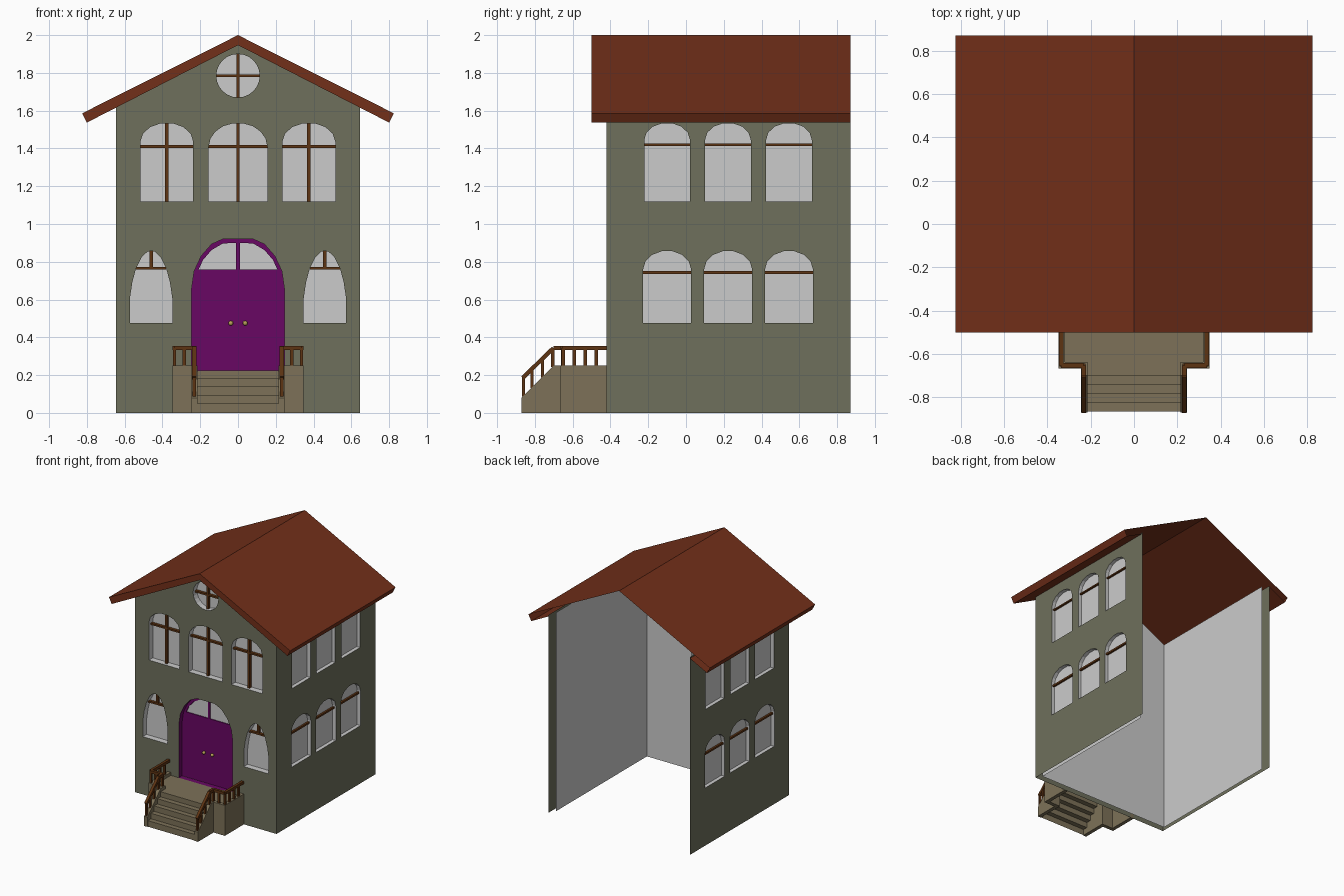
import bpy, bmesh, math
from mathutils import Vector

if "Cube" in bpy.data.objects:
    bpy.data.objects.remove(bpy.data.objects["Cube"])

def material(name, rgb):
    m = bpy.data.materials.new(name)
    m.diffuse_color = (*rgb, 1)
    m.use_nodes = True
    m.node_tree.nodes["Principled BSDF"].inputs["Base Color"].default_value = m.diffuse_color
    return m

GREEN = material("wall_green", (0.156, 0.16, 0.107))
RED = material("roof_red", (0.17, 0.029, 0.010))
BROWN = material("wood_brown", (0.11, 0.033, 0.006))
PURPLE = material("door_purple", (0.14, 0.002, 0.125))
STONE = material("stone", (0.205, 0.167, 0.098))
BRASS = material("brass", (0.50, 0.36, 0.10))
W, FRONT, BACK = 0.645, -0.42, 0.87
GAP_F, GAP_S = 0.05, 0.03      # depth of the front and side window recesses

def finish(bm, name, mat=None):
    me = bpy.data.meshes.new(name)
    bm.to_mesh(me)
    bm.free()
    ob = bpy.data.objects.new(name, me)
    bpy.context.collection.objects.link(ob)
    if mat:
        me.materials.append(mat)
    return ob

def add_box(bm, x, y, z):
    vs = bmesh.ops.create_cube(bm, size=1)["verts"]
    for v in vs:
        v.co = [(r[0] + r[1]) / 2 + c * (r[1] - r[0]) for r, c in zip((x, y, z), v.co)]

def add_beam(bm, a, b, t):
    """Square bar of thickness t from a to b."""
    a, b = Vector(a), Vector(b)
    d = b - a
    q = d.to_track_quat('Z', 'Y')
    for v in bmesh.ops.create_cube(bm, size=1)["verts"]:
        v.co = a + d / 2 + q @ Vector((v.co.x * t, v.co.y * t, v.co.z * d.length))

def add_face(bm, pts):
    return bm.faces.new([bm.verts.new(p) for p in pts])

def add_prism(bm, pts, offset):
    f = add_face(bm, pts)
    r = bmesh.ops.extrude_face_region(bm, geom=[f], use_keep_orig=True)
    bmesh.ops.translate(bm, vec=offset, verts=[g for g in r["geom"] if isinstance(g, bmesh.types.BMVert)])
    bmesh.ops.recalc_face_normals(bm, faces=bm.faces)

def panel(name, outer, holes, place, normal, mat):
    """Flat sheet with openings cut through it."""
    bm = bmesh.new()
    for loop in [outer] + holes:
        vs = [bm.verts.new(place(u, v, 0)) for u, v in loop]
        for i, v in enumerate(vs):
            bm.edges.new((v, vs[i - 1]))
    bmesh.ops.triangle_fill(bm, use_beauty=True, edges=bm.edges[:], normal=normal)
    return finish(bm, name, mat)

def reveals(name, loops, place, depth, mat=None):
    """Strips lining the openings, from the sheet back to the given depth."""
    bm = bmesh.new()
    for loop in loops:
        a = [bm.verts.new(place(u, v, 0)) for u, v in loop]
        b = [bm.verts.new(place(u, v, depth)) for u, v in loop]
        for i in range(len(a)):
            bm.faces.new((a[i - 1], a[i], b[i], b[i - 1]))
    return finish(bm, name, mat)

def arch(c, hw, z0, zs, zt, n=7):
    h = (zt - zs) / (math.cos(math.pi / n / 2) if n % 2 else 1)
    top = [(c + hw * math.cos(math.pi * i / n), zs + h * math.sin(math.pi * i / n)) for i in range(n + 1)]
    return [(c - hw, z0), (c + hw, z0)] + top

def mirrored(half, c=0):
    """Closed outline from its right half, listed bottom to top."""
    return [(c + u, v) for u, v in half] + [(c - u, v) for u, v in reversed(half) if u > 0]

# Front wall with openings
front = lambda u, v, d: (u, FRONT + d, v)
gable = [(-W, 0), (W, 0), (W, 1.628), (0, 1.95), (-W, 1.628)]
lancet = [(0.113, 0.475), (0.113, 0.60), (0.10, 0.69), (0.08, 0.765), (0.05, 0.825), (0.02, 0.853), (0, 0.858)]
door_half = [(0.245, 0.225), (0.245, 0.66), (0.232, 0.75), (0.195, 0.83), (0.14, 0.893), (0.08, 0.92)]
windows = [arch(-0.377, 0.14, 1.12, 1.435, 1.533), arch(0, 0.155, 1.12, 1.41, 1.533, 9),
           arch(0.375, 0.14, 1.12, 1.435, 1.533), mirrored(lancet, -0.46), mirrored(lancet, 0.46),
           [(0.115 * math.cos(math.tau * i / 24), 1.785 + 0.115 * math.sin(math.tau * i / 24)) for i in range(24)]]
door = mirrored(door_half)
panel("front_wall", gable, windows + [door], front, (0, -1, 0), GREEN)
reveals("front_window_reveals", windows, front, GAP_F)

# Door with fanlight, lining and knobs
DOOR = 0.042
reveals("door_lining", [door], front, DOOR, PURPLE)
fan = [(0.01, 0.76), (0.208, 0.76), (0.185, 0.81), (0.14, 0.862), (0.08, 0.897), (0.01, 0.90)]
fans = [fan, [(-u, v) for u, v in fan]]
at_door = lambda u, v, d: front(u, v, d + DOOR)
panel("double_door", door, fans, at_door, (0, -1, 0), PURPLE)
reveals("fanlight_reveals", fans, at_door, GAP_F - DOOR, PURPLE)
bm = bmesh.new()
for s in (-1, 1):
    vs = bmesh.ops.create_uvsphere(bm, u_segments=12, v_segments=8, radius=0.013)["verts"]
    bmesh.ops.translate(bm, vec=(s * 0.038, FRONT + DOOR - 0.012, 0.475), verts=vs)
for f in bm.faces:
    f.smooth = True
finish(bm, "door_knobs", BRASS)

# Front window bars
bm = bmesh.new()
by = (FRONT + 0.022, FRONT + 0.045)
for c, hw, z, z0, z1 in [(-0.377, 0.14, 1.41, 1.12, 1.533), (0, 0.155, 1.41, 1.12, 1.533),
                         (0.375, 0.14, 1.41, 1.12, 1.533), (-0.46, 0.08, 0.765, 0.765, 0.857),
                         (0.46, 0.08, 0.765, 0.765, 0.857), (0, 0.115, 1.785, 1.67, 1.90)]:
    add_box(bm, (c - hw, c + hw), by, (z - 0.007, z + 0.007))
    add_box(bm, (c - 0.009, c + 0.009), by, (z0, z1))
finish(bm, "front_window_bars", BROWN)

# Side walls, windows and bars
side_windows = [arch(c, 0.121, 1.12, 1.445, 1.533) for c in (-0.10, 0.222, 0.545)]
side_windows += [arch(c, 0.127, 0.475, 0.76, 0.856) for c in (-0.10, 0.223, 0.545)]
outline = [(FRONT, 0), (BACK, 0), (BACK, 1.628), (FRONT, 1.628)]
for side, s in (("right", 1), ("left", -1)):
    place = lambda u, v, d: (s * (W - d), u, v)
    panel(side + "_wall", outline, side_windows, place, (s, 0, 0), GREEN)
    reveals(side + "_window_reveals", side_windows, place, GAP_S)
    bm = bmesh.new()
    bx = sorted((s * (W - 0.012), s * (W - 0.028)))
    for c in (-0.10, 0.222, 0.545):
        add_box(bm, bx, (c - 0.121, c + 0.121), (1.414, 1.425))
        add_box(bm, bx, (c - 0.127, c + 0.127), (0.735, 0.75))
    finish(bm, side + "_window_bars", BROWN)

# Grey inner lining, open at the back and below
bm = bmesh.new()
i, y, end, eave = W - GAP_S, FRONT + GAP_F, BACK - 0.06, 1.635
add_face(bm, [(-i, y, 0), (i, y, 0), (i, y, eave), (0, y, 1.95), (-i, y, eave)])
for x in (i, -i):
    add_face(bm, [(x, y, 0), (x, end, 0), (x, end, eave), (x, y, eave)])
bmesh.ops.remove_doubles(bm, verts=bm.verts, dist=0.0001)
finish(bm, "inner_lining")

# Roof: slopes, eaves and front verge, hollow behind the gable
bm = bmesh.new()
R0 = -0.50
prof = [(0, 2.0), (0.825, 1.586), (0.80, 1.537), (0, 1.947), (-0.80, 1.537), (-0.825, 1.586)]
add_face(bm, [(x, R0, z) for x, z in prof])
zw = 1.947 - 0.5125 * W
for s in (-1, 1):
    top, lip, low, wall, mid = (0, 2.0), (s * 0.825, 1.586), (s * 0.80, 1.537), (s * W, zw), (0, 1.947)
    for a, b, y1 in ((top, lip, BACK), (lip, low, BACK), (low, wall, BACK), (wall, mid, FRONT)):
        add_face(bm, [(a[0], R0, a[1]), (b[0], R0, b[1]), (b[0], y1, b[1]), (a[0], y1, a[1])])
bmesh.ops.remove_doubles(bm, verts=bm.verts, dist=0.0001)
bmesh.ops.recalc_face_normals(bm, faces=bm.faces)
finish(bm, "roof", RED)

# Steps and landing as an open folded sheet
treads = [(-0.865, 0), (-0.865, 0.05), (-0.825, 0.05), (-0.825, 0.095), (-0.783, 0.095), (-0.783, 0.14),
          (-0.742, 0.14), (-0.742, 0.183), (-0.70, 0.183), (-0.70, 0.225), (-0.65, 0.225)]
bm = bmesh.new()
rows = [[bm.verts.new((x, y, z)) for x in (-0.217, 0.217)] for y, z in treads]
for a, b in zip(rows, rows[1:]):
    bm.faces.new((a[0], a[1], b[1], b[0]))
add_face(bm, [(x, y, 0.225) for x, y in
              ((-0.32, -0.65), (0.32, -0.65), (0.32, FRONT + DOOR), (-0.32, FRONT + DOOR))])
finish(bm, "steps", STONE)

# Porch side walls
bm = bmesh.new()
for s in (-1, 1):
    add_box(bm, sorted((s * 0.318, s * 0.348)), (-0.668, FRONT), (0, 0.25))
    add_box(bm, sorted((s * 0.245, s * 0.318)), (-0.668, -0.638), (0, 0.25))
    add_prism(bm, [(s * 0.215, y, z) for y, z in
                   ((-0.87, 0), (-0.638, 0), (-0.638, 0.25), (-0.70, 0.25), (-0.87, 0.08))], (s * 0.03, 0, 0))
finish(bm, "porch_side_walls", STONE)

# Railings
bm = bmesh.new()
for s in (-1, 1):
    path = [(s * 0.336, FRONT, 0.343), (s * 0.336, -0.653, 0.343), (s * 0.232, -0.653, 0.343),
            (s * 0.232, -0.702, 0.343), (s * 0.232, -0.865, 0.185)]
    for a, b in zip(path, path[1:]):
        add_beam(bm, a, b, 0.022)
    for y in (-0.475, -0.533, -0.592, -0.65):
        add_beam(bm, (s * 0.336, y, 0.25), (s * 0.336, y, 0.343), 0.017)
    add_beam(bm, (s * 0.285, -0.653, 0.25), (s * 0.285, -0.653, 0.343), 0.017)
    for y in (-0.653, -0.705, -0.76, -0.815, -0.86):
        drop = max(0, -0.70 - y)
        add_beam(bm, (s * 0.232, y, 0.248 - drop), (s * 0.232, y, 0.343 - drop * 0.97), 0.017)
finish(bm, "railings", BROWN)
